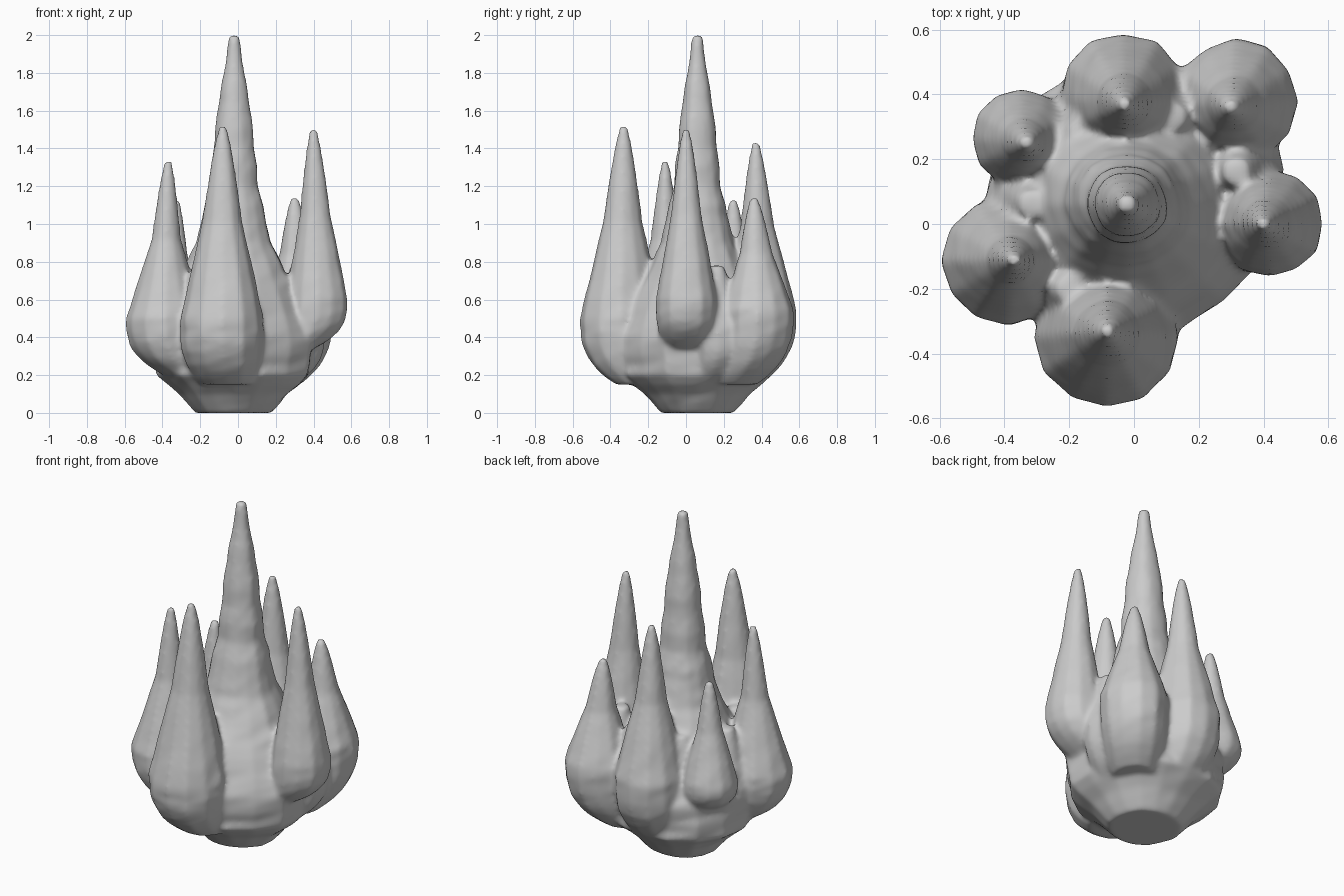
import bpy, bmesh, math, random

random.seed(4)
cube = bpy.data.objects.get("Cube")
if cube:
    bpy.data.objects.remove(cube, do_unlink=True)

stone = bpy.data.materials.new("pale grey stone")
stone.use_nodes = True
grey = (0.6, 0.6, 0.6, 1)
stone.diffuse_color = grey
stone.node_tree.nodes["Principled BSDF"].inputs["Base Color"].default_value = grey

bm = bmesh.new()


def loft(sections, sides):
    """Closed, slightly uneven loft through (x, y, z, radius) sections."""
    uneven = [random.uniform(0.96, 1.04) for i in range(sides)]
    rings = []
    for x, y, z, radius in sections:
        ring = []
        for i in range(sides):
            angle = math.tau * i / sides
            r = radius * uneven[i] * random.uniform(0.98, 1.02)
            ring.append(bm.verts.new((x + r * math.cos(angle), y + r * math.sin(angle), z)))
        rings.append(ring)
    for low, high in zip(rings, rings[1:]):
        for i in range(sides):
            j = (i + 1) % sides
            bm.faces.new((low[i], low[j], high[j], high[i]))
    bm.faces.new(rings[0][::-1])
    bm.faces.new(rings[-1])


def spire(x, y, top, belly, base, radius, horn, tip=0.02, steps=10):
    """Bulging lump that tucks in under its belly, with a slimmer horn rising from it."""
    sections = []
    # underside, drawn in towards the middle of the cluster
    for i in range(steps, 0, -1):
        v = i / steps
        tuck = 0.35 * v ** 3
        z = belly + (base - belly) * v
        sections.append((x * (1.05 - tuck), y * (1.05 - tuck), z, radius * (1 - tuck)))
    # shoulder fading into the horn
    for i in range(steps + 1):
        u = i / steps
        lean = 1.05 - 0.05 * u
        shoulder = (radius - horn - tip) * max(0, 1 - 2 * u)
        z = belly + (top - belly) * u
        sections.append((x * lean, y * lean, z, shoulder + horn * (1 - u) ** 0.8 + tip))
    loft(sections, sides=12)


def central_spire(x, y, outline, steps=40):
    """Turned body with a rippled needle; the outline is (height, radius)."""
    sections = []
    height = outline[-1][0]
    for i in range(steps + 1):
        z = height * i / steps
        for (z_low, r_low), (z_high, r_high) in zip(outline, outline[1:]):
            if z_low <= z <= z_high:
                radius = r_low + (r_high - r_low) * (z - z_low) / (z_high - z_low)
        ripple = 0.03 * math.sin(z * 30) if z > 1 else 0
        sections.append((x, y, z, radius * (1 + ripple)))
    loft(sections, sides=16)


# central body and needle
central_spire(x=-0.02, y=0.06, outline=[
    (0, 0.2), (0.1, 0.29), (0.2, 0.41), (0.4, 0.43), (0.6, 0.35), (0.9, 0.2),
    (1.2, 0.13), (1.6, 0.09), (1.9, 0.04), (2, 0.03)])

# ring of outer spires, listed in order around the body
ring = [
    # left spire
    dict(x=0.4, y=0, top=1.5, belly=0.6, base=0.33, radius=0.165, horn=0.11),
    # back left spire
    dict(x=0.3, y=0.36, top=1.14, belly=0.55, base=0.15, radius=0.19, horn=0.12),
    # back spire
    dict(x=-0.03, y=0.37, top=1.43, belly=0.55, base=0.15, radius=0.2, horn=0.12),
    # back right spire
    dict(x=-0.33, y=0.25, top=1.13, belly=0.55, base=0.35, radius=0.15, horn=0.09),
    # right spire
    dict(x=-0.37, y=-0.11, top=1.33, belly=0.5, base=0.2, radius=0.2, horn=0.1),
    # front spire
    dict(x=-0.08, y=-0.33, top=1.52, belly=0.5, base=0.15, radius=0.22, horn=0.15),
]
for part in ring:
    spire(**part)

# saddles filling the valleys between neighbouring spires
for a, b in zip(ring, ring[1:]):
    spire(x=(a["x"] + b["x"]) * 0.45, y=(a["y"] + b["y"]) * 0.45, top=0.78,
          belly=0.45, base=0.15, radius=0.13, horn=0.07, tip=0.04)

mesh = bpy.data.meshes.new("spire_cluster")
bm.to_mesh(mesh)
bm.free()
mesh.materials.append(stone)
cluster = bpy.data.objects.new("spire_cluster", mesh)
bpy.context.collection.objects.link(cluster)

# fuse the parts into one softly blended surface
fuse = cluster.modifiers.new("fuse", "REMESH")
fuse.mode = "VOXEL"
fuse.voxel_size = 0.014
fuse.use_smooth_shade = True
soften = cluster.modifiers.new("soften", "SMOOTH")
soften.factor = 0.5
soften.iterations = 8
